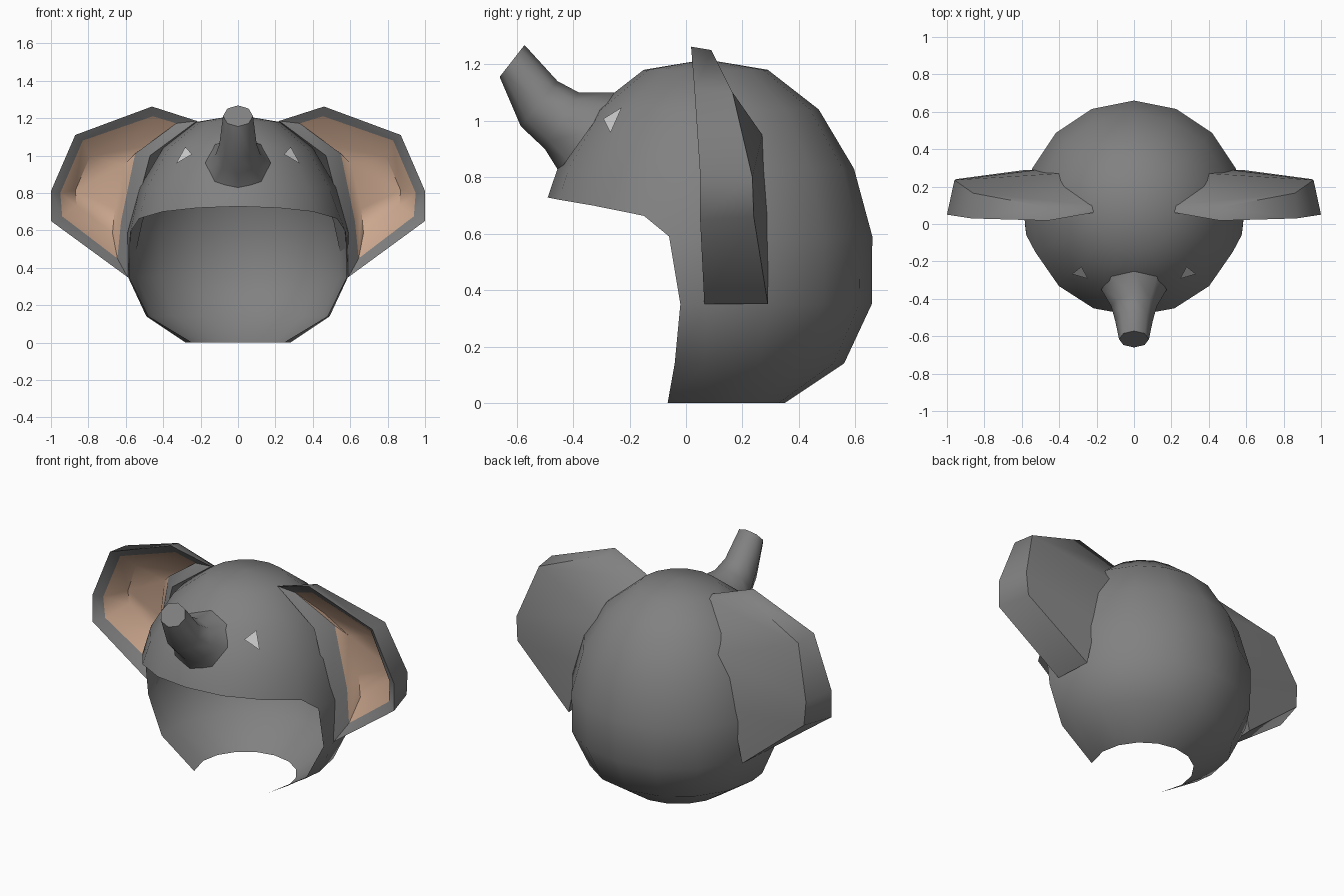
import bpy, bmesh, math
from mathutils import Vector

if "Cube" in bpy.data.objects:
    bpy.data.objects.remove(bpy.data.objects["Cube"])


def make(name, verts, faces, mats=(), mat_ids=None, mirror=False, angle=50):
    me = bpy.data.meshes.new(name)
    me.from_pydata(verts, [], faces)
    for m in mats:
        me.materials.append(m)
    if mat_ids:
        for p, i in zip(me.polygons, mat_ids):
            p.material_index = i
    bm = bmesh.new()
    bm.from_mesh(me)
    bmesh.ops.recalc_face_normals(bm, faces=bm.faces)
    bm.to_mesh(me)
    bm.free()
    me.shade_smooth()
    me.set_sharp_from_angle(angle=math.radians(angle))
    ob = bpy.data.objects.new(name, me)
    bpy.context.collection.objects.link(ob)
    if mirror:
        ob.modifiers.new("mirror", 'MIRROR').use_mirror_merge = False
    return ob


def material(name, col):
    m = bpy.data.materials.new(name)
    m.diffuse_color = (*col, 1)
    m.use_nodes = True
    m.node_tree.nodes["Principled BSDF"].inputs["Base Color"].default_value = m.diffuse_color
    return m


grey = material("hide_grey", (0.22, 0.22, 0.22))
pink = material("inner_ear", (0.62, 0.40, 0.28))
pale = material("eye_pale", (0.55, 0.55, 0.55))

# Hood: 16-sided shell with the face opening cut from the front
CY, N = 0.07, 16
rings = [(1.18, .22), (1.04, .40), (.83, .525), (.59, .59), (.35, .588), (.14, .49), (0, .28)]
edge_y = {3: -.06, 4: -.02, 5: -.04, 6: -.065}
verts, faces, idx = [(0, CY, 1.217)], [], {}


def put(key, co):
    idx[key] = len(verts)
    verts.append(co)


for r, (z, rad) in enumerate(rings):
    for k in range(N):
        a = 2 * math.pi * k / N          # k = 0 is the back
        if r >= 3 and 5 < k < 11:
            continue
        x, y = rad * math.sin(a), CY + rad * math.cos(a)
        if r >= 3 and k in (5, 11):      # opening edge
            y = edge_y[r]
            x = math.copysign(math.sqrt(rad ** 2 - (y - CY) ** 2), x)
        put((r, k), (x, y, z))
for k in range(5, 12):                   # brim over the face
    a = 2 * math.pi * k / N
    z = {0: .728, 1: .72, 2: .70, 3: .663}[abs(k - 8)]
    rad = .572 - .004 * (3 - abs(k - 8))
    put(('b', k), (rad * math.sin(a), CY + rad * math.cos(a), z))
for k in range(N):
    n = (k + 1) % N
    faces.append((0, idx[0, k], idx[0, n]))
    for r in range(6):
        if 5 <= k < 11 and r >= 2:
            if r == 2:
                faces.append((idx[2, k], idx['b', k], idx['b', n], idx[2, n]))
            continue
        f = [idx[r, k], idx[r + 1, k], idx[r + 1, n], idx[r, n]]
        if r == 2 and n == 5:
            f.insert(3, idx['b', 5])
        if r == 2 and k == 11:
            f.insert(1, idx['b', 11])
        faces.append(f)
make("hood", verts, faces, [grey])

# Trunk: rings given by upper and lower profile points and half width
sections = [((-.25, 1.10), (-.45, .82), .175), ((-.38, 1.10), (-.50, .90), .122),
            ((-.455, 1.14), (-.585, .98), .10), ((-.572, 1.268), (-.66, 1.155), .08)]
S = 8
verts, faces = [], []
for (uy, uz), (ly, lz), w in sections:
    c, up = Vector((0, (uy + ly) / 2, (uz + lz) / 2)), Vector((0, (uy - ly) / 2, (uz - lz) / 2))
    for k in range(S):
        a = 2 * math.pi * k / S
        verts.append(c + up * math.cos(a) + Vector((w * math.sin(a), 0, 0)))
for i in range(len(sections) - 1):
    for k in range(S):
        n = (k + 1) % S
        faces.append((i * S + k, i * S + n, i * S + S + n, i * S + S + k))
faces.append(tuple(range(3 * S, 4 * S)))
make("trunk", verts, faces, [grey])

# Ear: front rim, coloured hollow and back shell, six outer and two inner points per loop
front = [(.22, .06, 1.185), (.46, .018, 1.262), (.87, .03, 1.11), (1, .05, .81),
         (1, .05, .65), (.59, .065, .35), (.57, .055, .62), (.47, .05, 1.0)]
panel = [(.33, .07, 1.172), (.455, .055, 1.21), (.83, .07, 1.08), (.95, .08, .80),
         (.94, .085, .675), (.645, .13, .45), (.625, .14, .65), (.55, .13, 1.01)]
back = [(.2, .10, 1.165), (.46, .09, 1.25), (.86, .165, 1.10), (.96, .235, .80),
        (.95, .24, .66), (.575, .29, .35), (.51, .29, .65), (.40, .27, .95)]
mid = Vector((.72, 0, .84))
deep = []
for p in panel:
    q = Vector(p).lerp(mid, .35)
    q.y = .20 - .25 * max(0, q.z - .85)
    deep.append(q)
verts = back + front + panel + deep
faces, ids = [], []
for j in range(3):
    for k in range(8):
        n = (k + 1) % 8
        faces.append((8 * j + k, 8 * j + n, 8 * j + 8 + n, 8 * j + 8 + k))
        ids.append(1 if j == 2 else 0)
for base, m in ((0, 0), (24, 1)):
    for q in ((0, 1, 2, 7), (7, 2, 3, 6), (6, 3, 4, 5)):
        faces.append([base + i for i in q])
        ids.append(m)
make("ear", verts, faces, [grey, pink], ids, mirror=True)

# Eyes: small triangles lying on the hood
tri = [Vector(p) for p in ((.275, -.22, 1.04), (.24, -.285, 1.0), (.325, -.26, .95))]
out = (tri[1] - tri[0]).cross(tri[2] - tri[0]).normalized()
if out.y > 0:
    out = -out
make("eye", [p + out * .012 for p in tri], [(0, 1, 2)], [pale], mirror=True)
